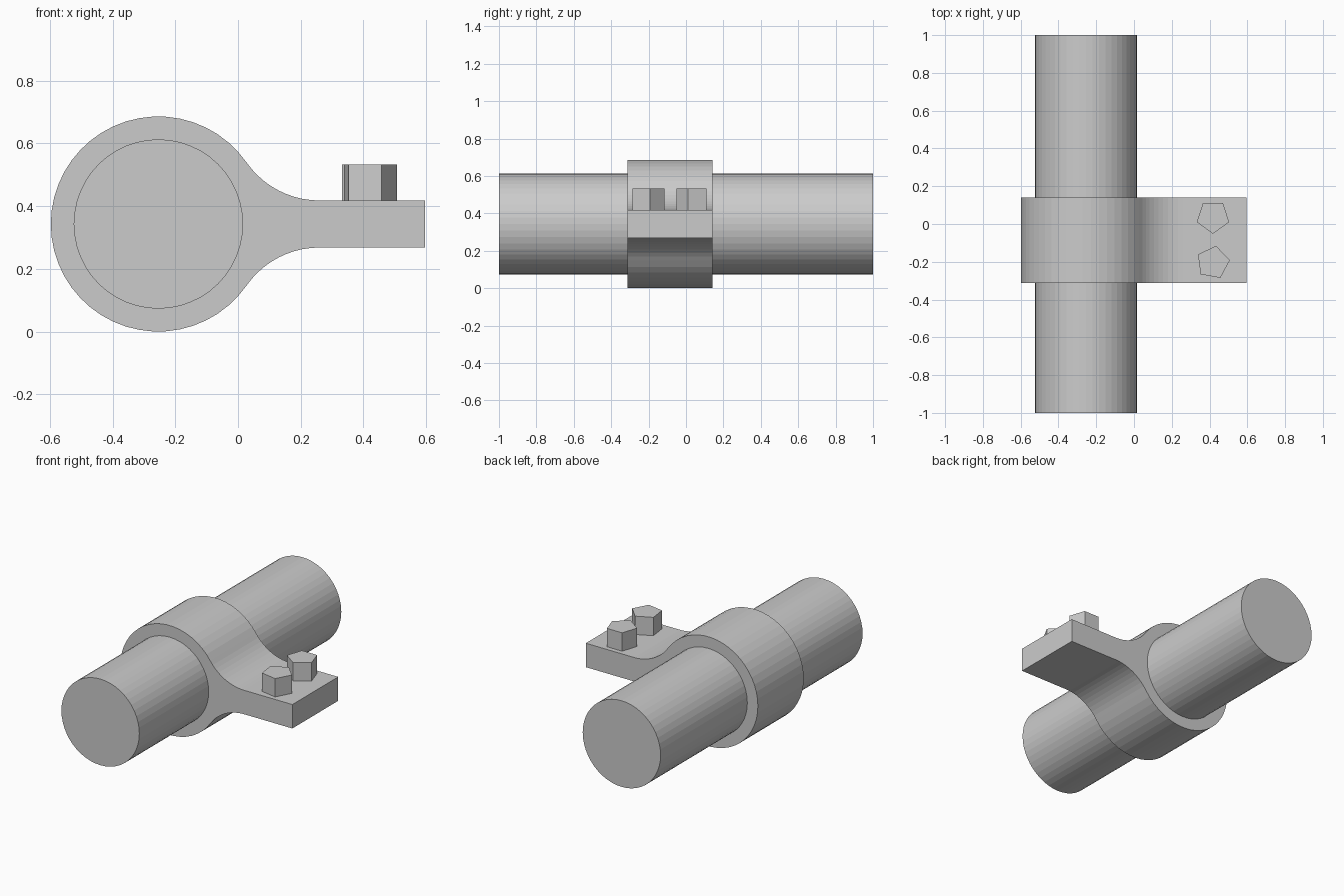
import bpy, bmesh
from math import sin, cos, pi, radians, hypot, atan2

if "Cube" in bpy.data.objects:
    bpy.data.objects.remove(bpy.data.objects["Cube"])

CX, CZ = -0.254, 0.343      # pipe axis
R_PIPE, R_CLAMP = 0.27, 0.343
TAB_END, TAB_FLAT, HALF_T = 0.596, 0.26, 0.075


def prism(name, pts, offset):
    """Closed solid from a list of 3D points swept by an offset vector."""
    bm = bmesh.new()
    face = bm.faces.new([bm.verts.new(p) for p in pts])
    ext = bmesh.ops.extrude_face_region(bm, geom=[face], use_keep_orig=True)
    bmesh.ops.translate(bm, vec=offset,
                        verts=[v for v in ext["geom"] if isinstance(v, bmesh.types.BMVert)])
    bmesh.ops.recalc_face_normals(bm, faces=bm.faces)
    mesh = bpy.data.meshes.new(name)
    bm.to_mesh(mesh)
    bm.free()
    obj = bpy.data.objects.new(name, mesh)
    bpy.context.collection.objects.link(obj)
    return obj


def arc(cx, cz, r, a0, a1, n):
    return [(cx + r * cos(a0 + (a1 - a0) * i / n),
             cz + r * sin(a0 + (a1 - a0) * i / n)) for i in range(n + 1)]


# Pipe
ring = arc(CX, CZ, R_PIPE, 0, 2 * pi, 48)[:-1]
prism("pipe", [(x, -1, z) for x, z in ring], (0, 2, 0))

# Clamp: ring blending through tangent fillets into a flat tab
dx = TAB_FLAT - CX
fillet = (dx**2 + HALF_T**2 - R_CLAMP**2) / (2 * (R_CLAMP - HALF_T))
touch = atan2(HALF_T + fillet, dx)
upper = [(TAB_END, CZ + HALF_T)]
upper += arc(TAB_FLAT, CZ + HALF_T + fillet, fillet, -pi / 2, touch - pi, 10)
upper += arc(CX, CZ, R_CLAMP, touch, pi, 20)[1:]
lower = [(x, 2 * CZ - z) for x, z in reversed(upper[:-1])]
prism("clamp", [(x, -0.313, z) for x, z in upper + lower], (0, 0.454, 0))

# Five-sided bolt heads on the tab
for i, (y, turn) in enumerate(((0.038, -90), (-0.204, 79.7))):
    top = CZ + HALF_T
    pts = arc(0.418, y, 0.09, radians(turn), radians(turn + 360), 5)[:-1]
    prism(f"bolt_head_{i + 1}", [(x, yy, top) for x, yy in pts], (0, 0, 0.115))
